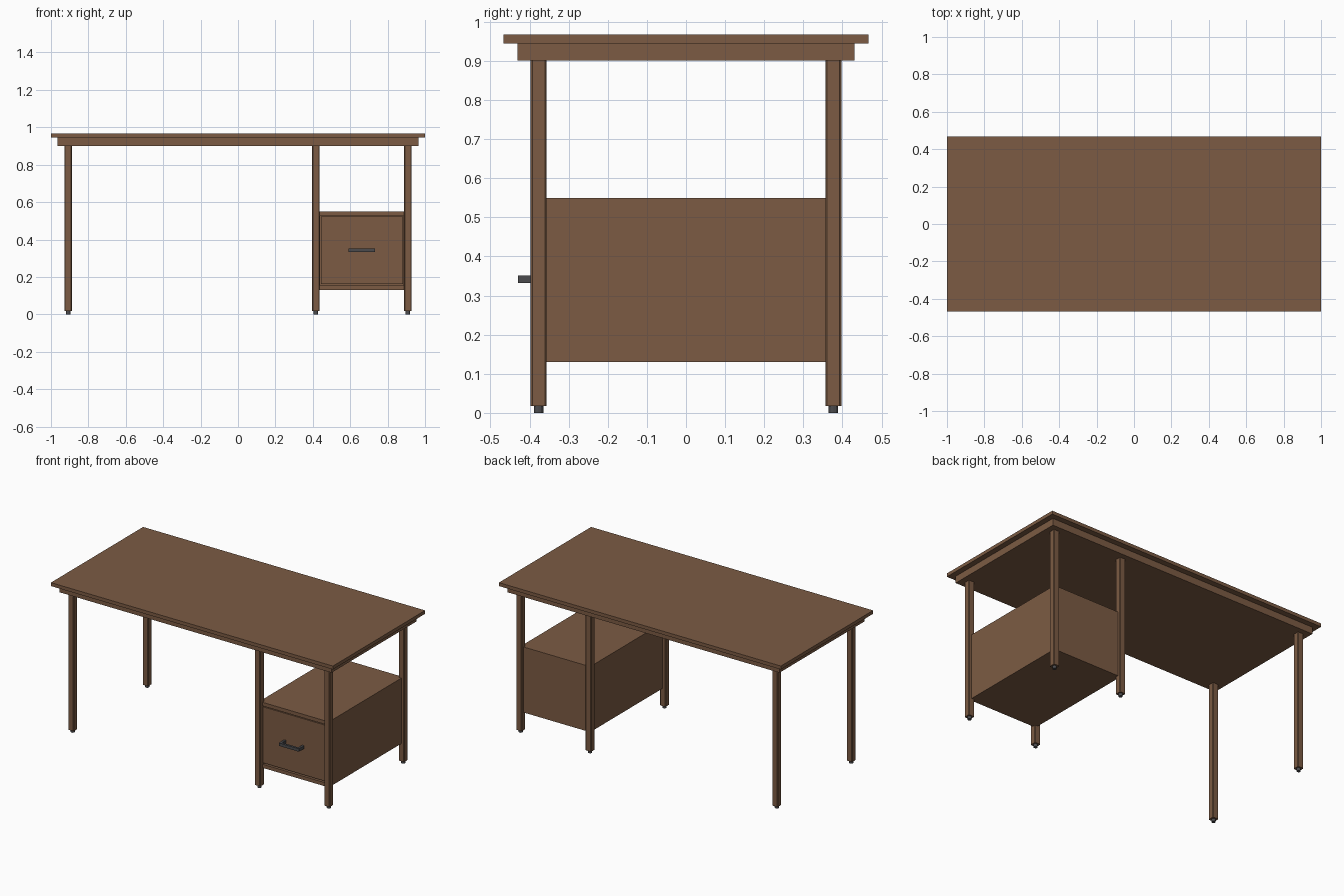
import bpy, bmesh

if "Cube" in bpy.data.objects:
    bpy.data.objects.remove(bpy.data.objects["Cube"])


def material(name, rgb):
    m = bpy.data.materials.new(name)
    m.diffuse_color = (*rgb, 1)
    m.use_nodes = True
    m.node_tree.nodes["Principled BSDF"].inputs["Base Color"].default_value = m.diffuse_color
    return m


WOOD = material("wood", (0.20, 0.105, 0.057))
METAL = material("dark_metal", (0.07, 0.07, 0.075))


def finish(name, bm, mat):
    bmesh.ops.recalc_face_normals(bm, faces=bm.faces)
    me = bpy.data.meshes.new(name)
    bm.to_mesh(me)
    bm.free()
    me.materials.append(mat)
    ob = bpy.data.objects.new(name, me)
    bpy.context.collection.objects.link(ob)
    return ob


def box(name, x, y, z, mat=WOOD, bevel=0):
    """Box from (min, max) ranges on each axis."""
    bm = bmesh.new()
    bmesh.ops.create_cube(bm, size=1)
    for v in bm.verts:
        v.co = [r[0] if c < 0 else r[1] for c, r in zip(v.co, (x, y, z))]
    if bevel:
        upright = [e for e in bm.edges
                   if abs(e.verts[0].co.z - e.verts[1].co.z) > 1e-4]
        bmesh.ops.bevel(bm, geom=upright, offset=bevel, segments=1,
                        affect='EDGES', profile=0.5)
    return finish(name, bm, mat)


def foot(name, x, y, height):
    bm = bmesh.new()
    bmesh.ops.create_cone(bm, cap_ends=True, segments=12, radius1=0.012,
                          radius2=0.012, depth=height)
    bmesh.ops.translate(bm, vec=(x, y, height / 2), verts=bm.verts)
    return finish(name, bm, METAL)


# Top and the slab below it
box("tabletop", (-1, 1), (-0.467, 0.467), (0.945, 0.967))
box("under_frame", (-0.965, 0.965), (-0.431, 0.431), (0.901, 0.945))

# Six legs with feet
LX, MX, LY, H, FOOT = 0.908, 0.416, 0.377, 0.02, 0.017
for xn, x in (("left", -LX), ("middle", MX), ("right", LX)):
    for yn, y in (("front", -LY), ("back", LY)):
        box(f"{yn}_{xn}_leg", (x - H, x + H), (y - H, y + H),
            (FOOT, 0.901), bevel=0.004)
        foot(f"{yn}_{xn}_foot", x, y, FOOT)

# Cabinet carcass between the leg centres
T, Z0, Z1 = 0.023, 0.13, 0.55
box("cabinet_bottom", (MX, LX), (-LY, LY), (Z0, Z0 + T))
box("cabinet_top", (MX, LX), (-LY, LY), (Z1 - T, Z1))
for name, x in (("left", MX), ("right", LX - T)):
    box(f"cabinet_{name}_side", (x, x + T), (-LY, LY), (Z0 + T, Z1 - T))
box("cabinet_back", (MX + T, LX - T), (LY - T, LY), (Z0 + T, Z1 - T))

# Drawer front
box("drawer_front", (0.443, 0.881), (-LY, -LY + 0.02), (0.163, 0.522))

# U-shaped handle extruded upwards
x0, x1, y0, y1, t = 0.591, 0.733, -0.43, -LY, 0.014
outline = [(x0, y1), (x0, y0), (x1, y0), (x1, y1),
           (x1 - t, y1), (x1 - t, y0 + t), (x0 + t, y0 + t), (x0 + t, y1)]
bm = bmesh.new()
face = bm.faces.new([bm.verts.new((x, y, 0.332)) for x, y in outline])
ext = bmesh.ops.extrude_face_region(bm, geom=[face])["geom"]
bmesh.ops.translate(bm, vec=(0, 0, 0.019),
                    verts=[v for v in ext if isinstance(v, bmesh.types.BMVert)])
finish("drawer_handle", bm, METAL)
